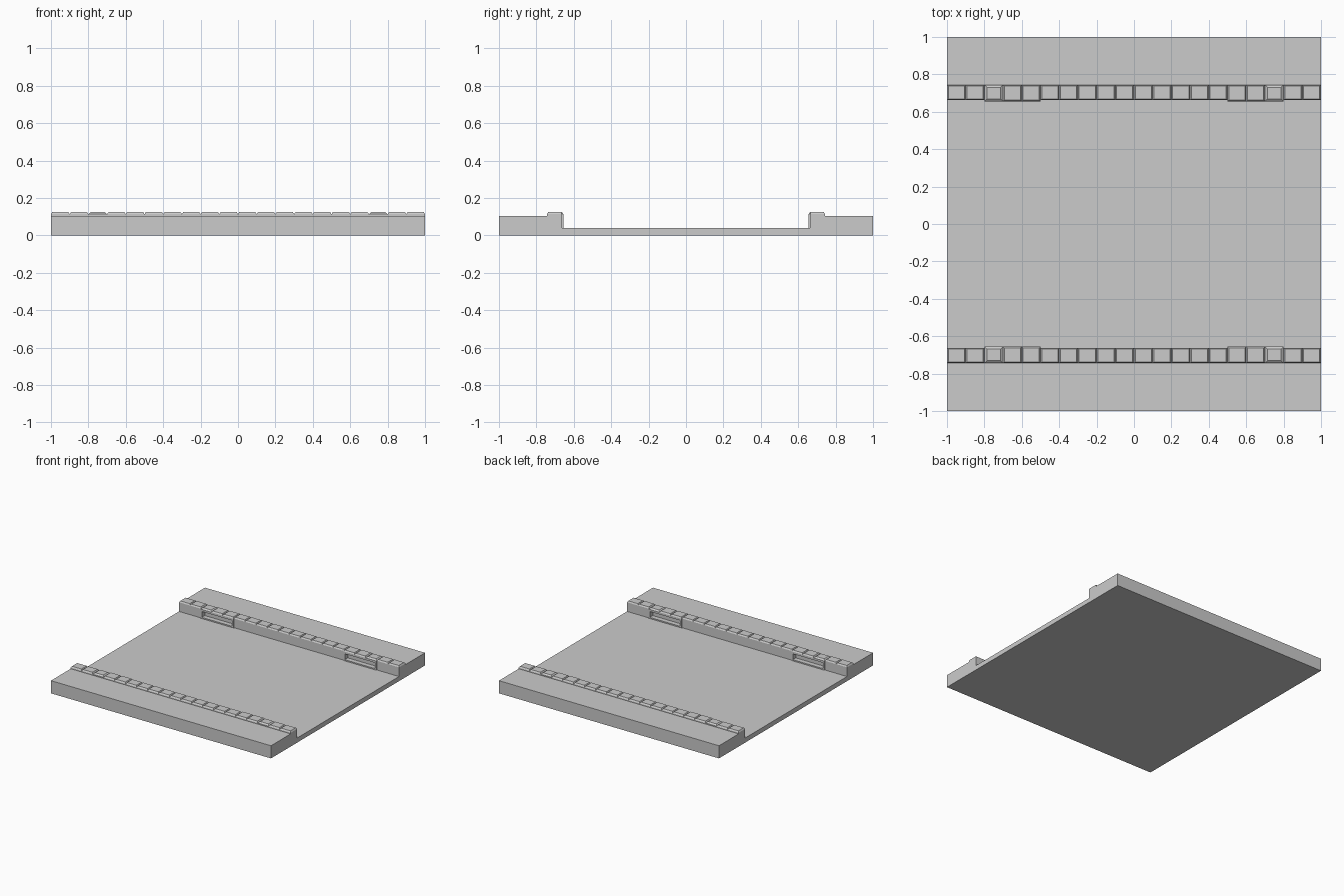
import bpy, bmesh

if "Cube" in bpy.data.objects:
    bpy.data.objects.remove(bpy.data.objects["Cube"])

def mesh_object(name, verts, faces):
    me = bpy.data.meshes.new(name)
    me.from_pydata(verts, [], faces)
    bm = bmesh.new()
    bm.from_mesh(me)
    bmesh.ops.recalc_face_normals(bm, faces=bm.faces)
    bm.to_mesh(me)
    bm.free()
    ob = bpy.data.objects.new(name, me)
    bpy.context.collection.objects.link(ob)
    return ob

def block(name, x0, x1, y0, y1, z0, z1):
    v = [(x, y, z) for z in (z0, z1) for x, y in ((x0, y0), (x1, y0), (x1, y1), (x0, y1))]
    return mesh_object(name, v, [(0, 1, 2, 3), (4, 5, 6, 7)] +
                       [(i, (i + 1) % 4, (i + 1) % 4 + 4, i + 4) for i in range(4)])

def cut(ob, cutter):
    m = ob.modifiers.new("recess", 'BOOLEAN')
    m.operation = 'DIFFERENCE'
    m.solver = 'EXACT'
    m.object = cutter

def curb_stone(name, x0, x1, y0, y1, inset):
    # short upright skirt, chamfered up to a flat top
    v = []
    for d, z in ((0, 0.103), (0, 0.113), (inset, 0.124)):
        v += [(x0 + d, y0 + d, z), (x1 - d, y0 + d, z), (x1 - d, y1 - d, z), (x0 + d, y1 - d, z)]
    f = [(0, 1, 2, 3), (8, 9, 10, 11)]
    for r in (0, 4):
        f += [(r + i, r + (i + 1) % 4, r + 4 + (i + 1) % 4, r + 4 + i) for i in range(4)]
    return mesh_object(name, v, f)

# road and raised pavements from one cross-section
WALL, ROAD, PAVE = 0.662, 0.038, 0.104
profile = [(-1, 0), (1, 0), (1, PAVE), (WALL, PAVE), (WALL, ROAD),
           (-WALL, ROAD), (-WALL, PAVE), (-1, PAVE)]
n = len(profile)
slab = mesh_object("road_slab", [(x, y, z) for x in (-1, 1) for y, z in profile],
                   [tuple(range(n)), tuple(range(n, 2 * n))] +
                   [(i, (i + 1) % n, (i + 1) % n + n, i + n) for i in range(n)])

for s, side in ((-1, "front"), (1, "back")):
    # row of chamfered curb stones
    for i in range(20):
        x = -1 + i * 0.1
        at_drain = i in (2, 3, 4, 15, 16, 17)
        inner = 0.656 if at_drain else WALL
        ys = sorted((s * inner, s * 0.744))
        curb_stone(f"curb_stone_{side}_{i}", x, x + 0.1, *ys,
                   0.013 if i in (2, 17) else 0.007)
    # gutter inlets: protruding frame around a recess
    for cx in (-0.65, 0.65):
        ys = sorted((s * 0.656, s * 0.664))
        frame = block(f"drain_frame_{side}", cx - 0.15, cx + 0.15, *ys, ROAD - 0.004, 0.104)
        ys = sorted((s * 0.64, s * 0.695))
        hole = block("drain_cutter", cx - 0.138, cx + 0.138, *ys, 0.048, 0.096)
        hole.hide_render = True
        hole.hide_viewport = True
        cut(frame, hole)
        cut(slab, hole)
